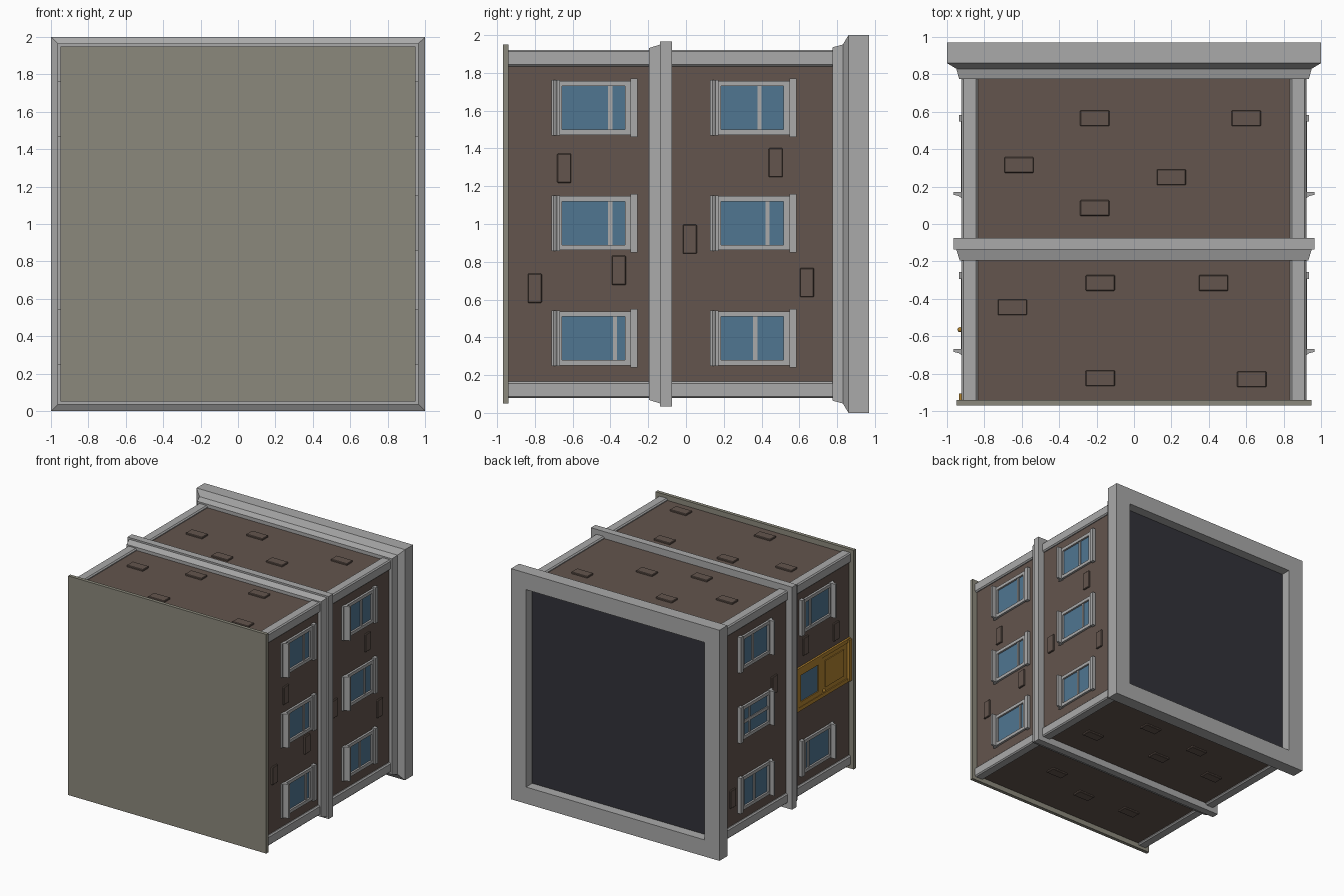
import bpy, bmesh, math
from mathutils import Matrix, Vector

if "Cube" in bpy.data.objects:
    bpy.data.objects.remove(bpy.data.objects["Cube"])


def mat(name, r, g, b):
    m = bpy.data.materials.new(name)
    m.diffuse_color = (r, g, b, 1)
    m.use_nodes = True
    m.node_tree.nodes["Principled BSDF"].inputs["Base Color"].default_value = m.diffuse_color
    return m


BROWN = mat("brown brick", 0.125, 0.09, 0.074)
GREY = mat("grey stone", 0.40, 0.40, 0.40)
OLIVE = mat("olive ground", 0.26, 0.25, 0.20)
BLUE = mat("blue glass", 0.08, 0.18, 0.285)
DARK = mat("dark roof", 0.032, 0.032, 0.042)
WOOD = mat("orange wood", 0.45, 0.23, 0.03)


def box(bm, x, y, z):
    """Axis-aligned box from three (low, high) ranges."""
    size = [abs(r[1] - r[0]) for r in (x, y, z)]
    mid = [(r[0] + r[1]) / 2 for r in (x, y, z)]
    return bmesh.ops.create_cube(
        bm, size=1, matrix=Matrix.Translation(mid) @ Matrix.Diagonal((*size, 1)))["verts"]


def finish(name, bm, material):
    bmesh.ops.recalc_face_normals(bm, faces=bm.faces)
    me = bpy.data.meshes.new(name)
    bm.to_mesh(me)
    bm.free()
    me.materials.append(material)
    ob = bpy.data.objects.new(name, me)
    bpy.context.collection.objects.link(ob)
    return ob


def square_loft(name, profile, material):
    """Square moulding around the building: profile of (y, half width)."""
    bm = bmesh.new()
    rings = [[bm.verts.new((sx * h, y, 1 + sz * h))
              for sx, sz in ((-1, -1), (1, -1), (1, 1), (-1, 1))] for y, h in profile]
    for a, b in zip(rings, rings[1:]):
        for i in range(4):
            j = (i + 1) % 4
            bm.faces.new((a[i], a[j], b[j], b[i]))
    bm.faces.new(rings[0])
    bm.faces.new(rings[-1])
    return finish(name, bm, material)


# The building lies on its back: its roof points to +y, its base to -y
W = 0.905
square_loft("brick_walls", [(-0.95, W), (0.85, W)], BROWN)
square_loft("ground_plate", [(-0.97, 0.95), (-0.94, 0.95)], OLIVE)
square_loft("middle_belt", [(-0.195, 0.9), (-0.195, 0.932), (-0.137, 0.95), (-0.137, 0.965),
                            (-0.075, 0.965), (-0.075, 0.9)], GREY)
square_loft("roof_cornice", [(0.775, 0.9), (0.775, 0.935), (0.83, 0.95), (0.86, 1.0),
                             (0.97, 1.0), (0.97, 0.856), (0.88, 0.856)], GREY)
square_loft("roof_surface", [(0.87, 0.856), (0.885, 0.856)], DARK)

# Corner posts
bm = bmesh.new()
for sx in (-1, 1):
    for sz in (-1, 1):
        box(bm, (sx * 0.835, sx * 0.922), (-0.945, 0.80), (1 + sz * 0.835, 1 + sz * 0.922))
bmesh.ops.bevel(bm, geom=[e for e in bm.edges if abs(e.verts[0].co.y - e.verts[1].co.y) > 1],
                offset=0.01, segments=1, affect='EDGES')
finish("corner_posts", bm, GREY)

# Scattered raised bricks (across, along) on each side
TOP = [(-.21, .565), (.6, .565), (-.615, .315), (.2, .25), (-.21, .085),
       (-.18, -.315), (.425, -.315), (-.65, -.445), (-.18, -.825), (.63, -.83)]
BOTTOM = [(.6, .19), (.305, .58), (-.22, .54), (-.59, .29), (-.05, .26),
          (.43, -.475), (.02, -.62), (-.44, -.59)]
RIGHT = [(-.645, 1.295), (.475, 1.325), (.02, .92), (-.8, .66), (-.355, .755), (.64, .69)]
LEFT = [(-.34, 1.345), (-.756, 1.31), (.66, .4), (.09, 1.17)]
bm = bmesh.new()
out = W + 0.014
for pts, z in ((TOP, (1.9, 1 + out)), (BOTTOM, (1 - out, 0.1))):
    for x, y in pts:
        box(bm, (x - .078, x + .078), (y - .042, y + .042), z)
for pts, s in ((RIGHT, 1), (LEFT, -1)):
    for y, z in pts:
        box(bm, (s * 0.89, s * out), (y - .037, y + .037), (z - .077, z + .077))
bmesh.ops.bevel(bm, geom=bm.edges[:], offset=0.004, segments=1, affect='EDGES')
finish("raised_bricks", bm, BROWN)

# Windows: frame, sill, lintel and panes; y0 is the sill top
SILL = [(.90, -.045), (.922, -.045), (.922, -.033), (.938, -.022), (.965, -.016),
        (.965, 0), (.90, 0)]


def window(s, y0, zc, split, side_name, casement=False):
    frame, glass = bmesh.new(), bmesh.new()
    x = (s * 0.89, s * 0.924)
    xin = (s * 0.89, s * 0.915)
    # side casings and thin rails
    for t in (-1, 1):
        box(frame, x, (y0, y0 + .38), (zc + t * .115, zc + t * .143))
    box(frame, x, (y0 - .002, y0 + .012), (zc - .12, zc + .12))
    box(frame, x, (y0 + .345, y0 + .38), (zc - .12, zc + .12))
    # sash bars
    box(frame, xin, (y0 + split - .011, y0 + split + .011), (zc - .12, zc + .12))
    if casement:
        box(frame, xin, (y0, y0 + .36), (zc - .014, zc + .014))
    # lintel
    box(frame, (s * 0.89, s * 0.935), (y0 + .375, y0 + .412), (zc - .155, zc + .155))
    # moulded sill extruded across the window
    ends = [[frame.verts.new((s * px, y0 + py, zc + t * .147)) for px, py in SILL] for t in (-1, 1)]
    n = len(SILL)
    for i in range(n):
        j = (i + 1) % n
        frame.faces.new((ends[0][i], ends[0][j], ends[1][j], ends[1][i]))
    for e in ends:
        frame.faces.new(e)
    box(glass, (s * 0.9, s * 0.908), (y0, y0 + .36), (zc - .118, zc + .118))
    finish("window_frame_" + side_name, frame, GREY)
    finish("window_glass_" + side_name, glass, BLUE)


ROWS = (0.395, 1.005, 1.615)
SPLITS = {-0.668: (.293, .267, .267), 0.172: (.195, .26, .217)}
for s, side in ((1, "right"), (-1, "left")):
    for y0, splits in SPLITS.items():
        for i, zc in enumerate(ROWS):
            if s < 0 and y0 < 0 and i == 1:
                continue  # the door stands here
            window(s, y0, zc, splits[i], side, s < 0 and y0 > 0 and i == 1)

# Door on the left side: frame, leaf with lower panels, window and knob
bm = bmesh.new()
X = (-0.89, -0.922)
for t in (-1, 1):
    box(bm, X, (-.94, -.195), (1 + t * .155, 1 + t * .187))
box(bm, X, (-.235, -.195), (.82, 1.18))
box(bm, (-.89, -.912), (-.94, -.52), (.84, 1.16))
for t in (-1, 1):
    box(bm, (-.89, -.918), (-.52, -.23), (1 + t * .115, 1 + t * .157))
box(bm, (-.89, -.918), (-.55, -.505), (.845, 1.155))
box(bm, (-.89, -.918), (-.262, -.235), (.845, 1.155))
box(bm, (-.89, -.92), (-.85, -.60), (.885, 1.115))
box(bm, (-.89, -.935), (-.94, -.905), (.82, 1.18))
finish("door", bm, WOOD)
bm = bmesh.new()
box(bm, (-.9, -.909), (-.51, -.255), (.88, 1.12))
finish("door_glass", bm, BLUE)
bm = bmesh.new()
bmesh.ops.create_uvsphere(bm, u_segments=10, v_segments=6, radius=0.014,
                          matrix=Matrix.Translation((-.93, -.565, .872)))
finish("door_knob", bm, WOOD)
